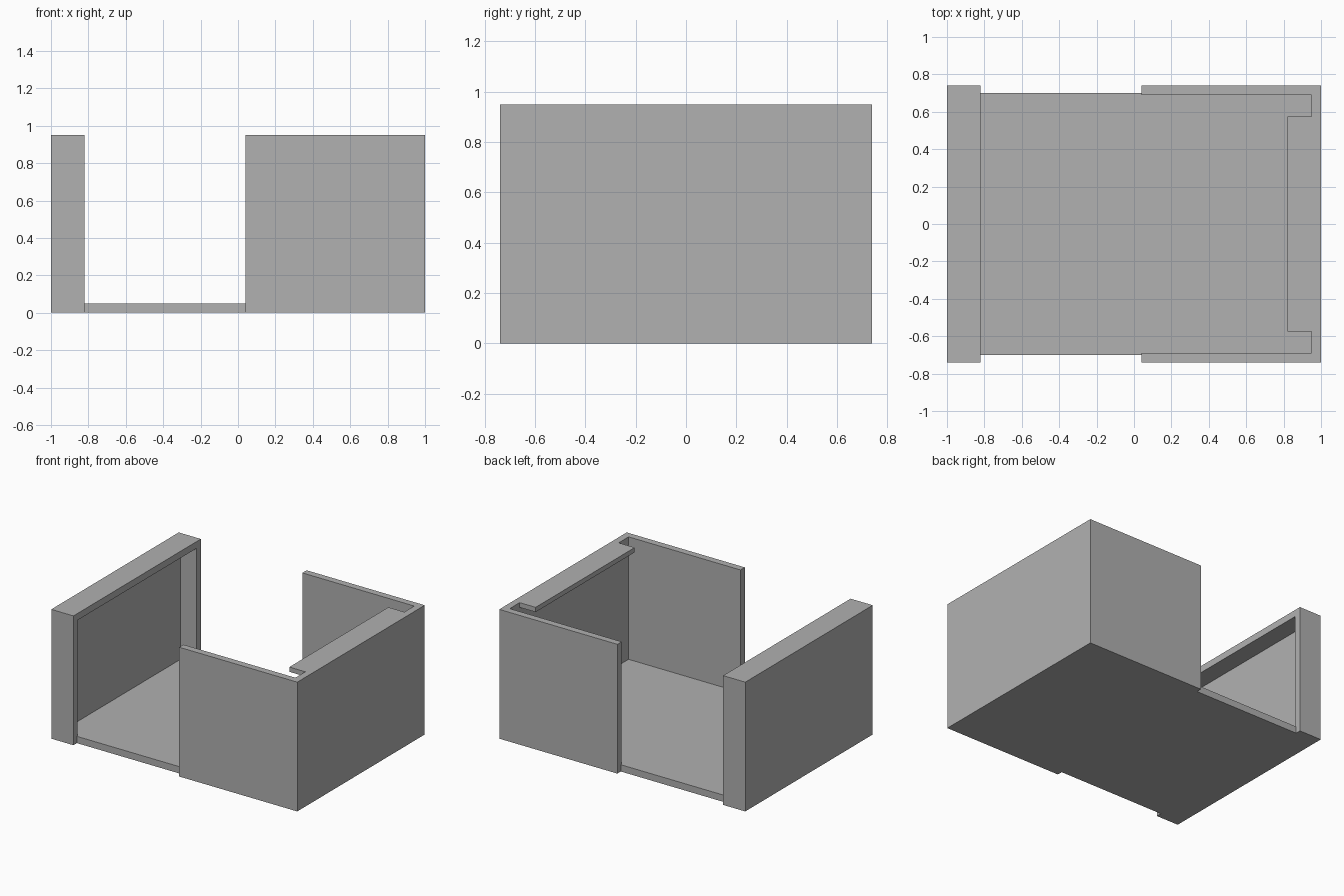
import bpy
import bmesh

cube = bpy.data.objects.get("Cube")
if cube:
    bpy.data.objects.remove(cube, do_unlink=True)

# Single plain grey
GREY = (0.44, 0.44, 0.44, 1.0)
grey = bpy.data.materials.new("plain grey")
grey.use_nodes = True
grey.diffuse_color = GREY
grey.node_tree.nodes["Principled BSDF"].inputs["Base Color"].default_value = GREY

# Shared dimensions
HEIGHT = 0.95
HALF_LENGTH = 1.0
HALF_DEPTH = 0.74
WALL = 0.05
INNER = HALF_DEPTH - WALL
HOUSING_X = -0.82      # open face of the end housing
SIDE_X = 0.04          # free ends of the side walls
INSIDE_X = HALF_LENGTH - WALL


def finish(bm, name):
    bmesh.ops.recalc_face_normals(bm, faces=bm.faces)
    mesh = bpy.data.meshes.new(name)
    bm.to_mesh(mesh)
    bm.free()
    mesh.materials.append(grey)
    obj = bpy.data.objects.new(name, mesh)
    bpy.context.collection.objects.link(obj)
    return obj


def prism(half_outline, z0, z1):
    """Extrude an outline given by its +y half, mirrored across y = 0."""
    outline = half_outline + [(x, -y) for x, y in reversed(half_outline)]
    bm = bmesh.new()
    base = bm.faces.new([bm.verts.new((x, y, z0)) for x, y in outline])
    top = bmesh.ops.extrude_face_region(bm, geom=[base], use_keep_orig=True)
    verts = [g for g in top["geom"] if isinstance(g, bmesh.types.BMVert)]
    bmesh.ops.translate(bm, verts=verts, vec=(0, 0, z1 - z0))
    return bm


# Floor, slightly wider between the housing and the side walls
finish(prism([(HOUSING_X, 0.70), (SIDE_X, 0.70), (SIDE_X, INNER),
              (INSIDE_X, INNER)], 0, WALL), "floor")

# U-shaped wall: two side walls and the closed end
finish(prism([(INSIDE_X, INNER), (SIDE_X, INNER), (SIDE_X, HALF_DEPTH),
              (HALF_LENGTH, HALF_DEPTH)], 0, HEIGHT), "side_and_end_walls")

# Thin ledge along the top of the closed end
finish(prism([(0.82, 0.575), (INSIDE_X, 0.575)], HEIGHT - 0.035, HEIGHT),
       "top_ledge")

# End housing: a block hollowed from its inner face
bm = prism([(-HALF_LENGTH, HALF_DEPTH), (HOUSING_X, HALF_DEPTH)], 0, HEIGHT)
bmesh.ops.recalc_face_normals(bm, faces=bm.faces)
mouth = max(bm.faces, key=lambda f: f.calc_center_median().x)
bmesh.ops.inset_region(bm, faces=[mouth], thickness=WALL, use_even_offset=True)
pocket = bmesh.ops.extrude_discrete_faces(bm, faces=[mouth])["faces"][0]
bmesh.ops.translate(bm, verts=pocket.verts,
                    vec=(-HALF_LENGTH + WALL - HOUSING_X, 0, 0))
finish(bm, "end_housing")
